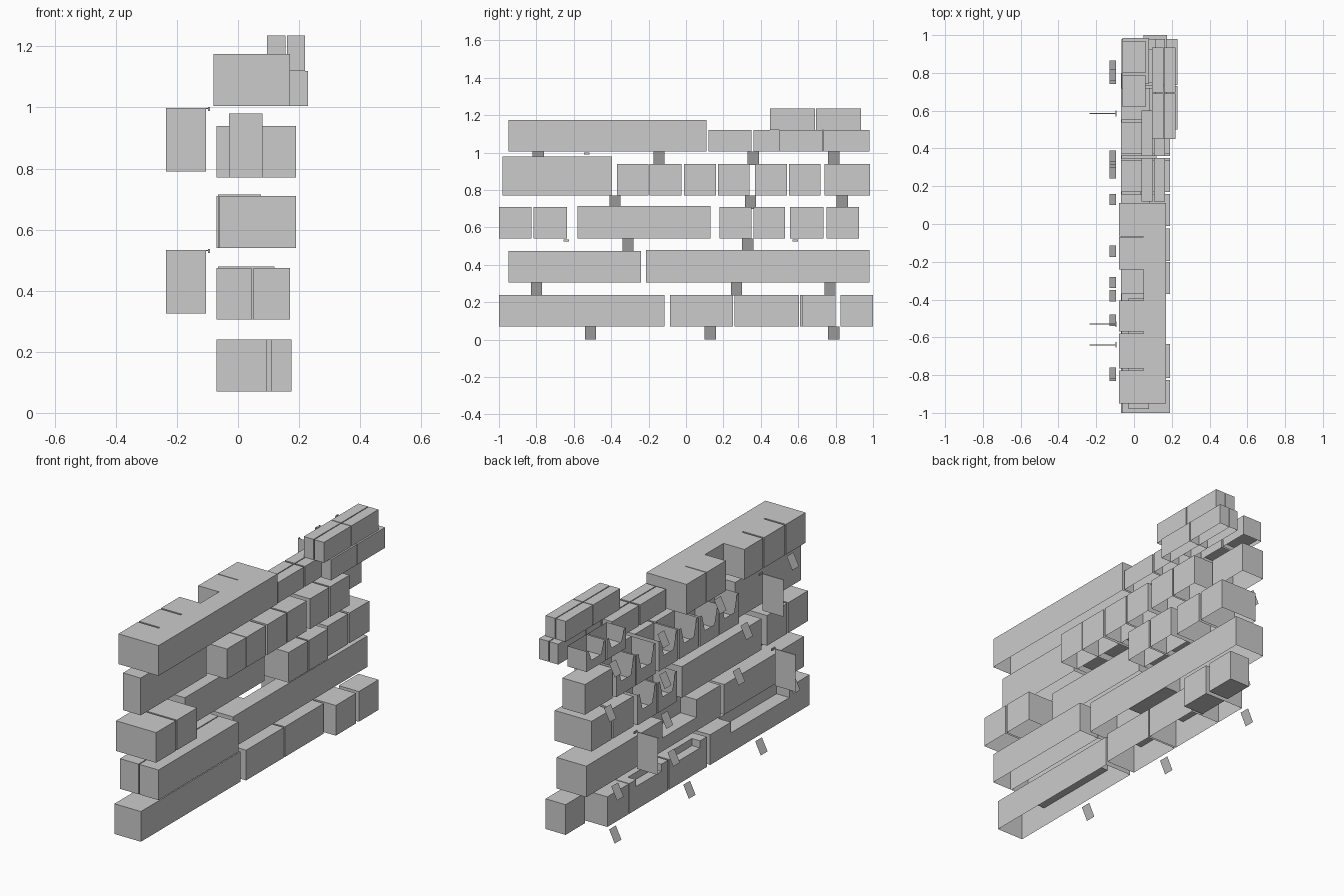
import bpy, bmesh

cube = bpy.data.objects.get("Cube")
if cube:
    bpy.data.objects.remove(cube, do_unlink=True)

grey = bpy.data.materials.new("plain_grey")
grey.use_nodes = True
shade = (0.6, 0.6, 0.6, 1)
grey.diffuse_color = shade
grey.node_tree.nodes["Principled BSDF"].inputs["Base Color"].default_value = shade

# depth lines shared by the goods on every shelf
FRONT, LIP, MID, INNER, BACK, REAR = -0.07, -0.03, 0.05, 0.08, 0.17, 0.19
# base height of each shelf level and the usual carton height
FIRST, SECOND, THIRD, FOURTH, FIFTH = 0.07, 0.305, 0.54, 0.77, 1.005
TALL = 0.17


def make(name, polygons):
    """Sheet object from a few polygons, welded at shared corners."""
    bm = bmesh.new()
    for points in polygons:
        bm.faces.new([bm.verts.new(p) for p in points])
    bmesh.ops.remove_doubles(bm, verts=bm.verts, dist=0.0001)
    bmesh.ops.recalc_face_normals(bm, faces=bm.faces)
    mesh = bpy.data.meshes.new(name)
    bm.to_mesh(mesh)
    bm.free()
    mesh.materials.append(grey)
    obj = bpy.data.objects.new(name, mesh)
    bpy.context.collection.objects.link(obj)
    return obj


def ring(outline, low, high):
    """Upright walls along a closed outline."""
    pairs = zip(outline, outline[1:] + outline[:1])
    return [[(*a, low), (*b, low), (*b, high), (*a, high)] for a, b in pairs]


def rect(x, y):
    return [(x[0], y[0]), (x[1], y[0]), (x[1], y[1]), (x[0], y[1])]


def carton(name, x, y, base, height=TALL, floor=False):
    """Box with walls and lid, usually open underneath."""
    outline, top = rect(x, y), base + height
    faces = ring(outline, base, top) + [[(*p, top) for p in outline]]
    if floor:
        faces.append([(*p, base) for p in outline])
    return make(name, faces)


def recessed_carton(name, x, y, base, height, recess, depth, step):
    """Long carton with a shallow tray sunk in its front upper edge."""
    a, b = recess
    top, inner, mid = base + height, x[0] + depth, base + height - step
    outline = [(x[0], y[0]), (x[1], y[0]), (x[1], y[1]), (x[0], y[1])]
    lid = outline + [(x[0], b), (inner, b), (inner, a), (x[0], a)]
    sides = ring(outline, base, top)[:-1]
    front = [(x[0], y[0], base), (x[0], y[1], base), (x[0], y[1], top),
             (x[0], b, top), (x[0], b, mid), (x[0], a, mid),
             (x[0], a, top), (x[0], y[0], top)]
    tray = [[(*p, mid) for p in rect((x[0], inner), recess)]]
    tray += ring(rect((x[0], inner), recess), mid, top)[:-1]
    return make(name, sides + [front, [(*p, top) for p in lid]] + tray)


def bin_tray(name, x, y, base, height):
    """Open bin whose front wall has a tapered opening."""
    outline, top = rect(x, y), base + height
    width = y[1] - y[0]
    low = base + height * 0.45
    front = [(x[0], y[0], base), (x[0], y[1], base), (x[0], y[1], top),
             (x[0], y[1] - width * 0.1, top), (x[0], y[1] - width * 0.25, low),
             (x[0], y[0] + width * 0.25, low), (x[0], y[0] + width * 0.1, top),
             (x[0], y[0], top)]
    floor = [(*p, base + height * 0.2) for p in outline]
    return make(name, ring(outline, base, top)[:-1] + [front, floor])


# first level
recessed_carton("long_carton_first", (FRONT, 0.095), (-1, -0.115), FIRST, TALL,
                (-0.82, -0.3), 0.08, 0.06)
for y in ((-0.085, 0.25), (0.26, 0.605)):
    recessed_carton("low_carton_first", (FRONT, 0.11), y, FIRST, TALL,
                    (y[0] + 0.06, y[1] - 0.06), 0.05, 0.04)
carton("end_carton_first", (FRONT, MID), (0.61, 0.8), FIRST)
for y in ((0.62, 0.8), (0.825, 1)):
    carton("rear_carton_first", (MID, 0.175), y, FIRST, floor=True)

# second level
for x in ((FRONT, 0.045), (MID, BACK)):
    carton("paired_carton_second", x, (-0.95, -0.24), SECOND)
recessed_carton("long_carton_second", (-0.065, 0.12), (-0.215, 0.98), SECOND,
                0.175, (0, 0.3), 0.1, 0.1)

# third level
for y in ((-1, -0.825), (-0.815, -0.635)):
    carton("wide_carton_third", (-0.06, REAR), y, THIRD)
carton("long_carton_third", (-0.065, 0.075), (-0.58, 0.13), THIRD, 0.175)
for y in ((0.18, 0.35), (0.36, 0.53)):
    carton("rear_carton_third", (INNER, REAR), y, THIRD)
    bin_tray("bin_third", (FRONT, INNER), y, THIRD, TALL)
for y in ((0.555, 0.735), (0.75, 0.925)):
    carton("wide_carton_third", (-0.06, BACK), y, THIRD)

# fourth level
carton("long_carton_fourth", (LIP, INNER), (-0.98, -0.395), FOURTH, 0.21)
for start in (-0.37, -0.195, -0.01, 0.17, 0.37, 0.55):
    y = (start, start + TALL)
    carton("rear_carton_fourth", (INNER, REAR), y, FOURTH)
    bin_tray("bin_fourth", (FRONT, INNER), y, FOURTH, TALL)
carton("end_carton_fourth", (-0.06, INNER), (0.74, 0.985), FOURTH)

# fifth level: long carton with shorter ones lined up in front of it
carton("long_carton_fifth", (MID, BACK), (-0.95, 0.11), FIFTH)
for y in ((-0.95, -0.775), (-0.765, -0.58), (-0.57, -0.405),
          (-0.24, -0.07), (-0.065, 0.11)):
    carton("short_carton_fifth", (-0.08, MID), y, FIFTH)
for y in ((0.12, 0.35), (0.36, 0.6)):
    for x in ((0.04, 0.1), (0.105, 0.165)):
        carton("narrow_carton_fifth", x, y, FIFTH, 0.115)
for y in ((0.5, 0.73), (0.735, 0.98)):
    for x in ((0.11, 0.165), (BACK, 0.23)):
        carton("rear_carton_fifth", x, y, FIFTH, 0.115)
for y in ((0.45, 0.69), (0.695, 0.935)):
    for x in ((0.095, 0.155), (0.16, 0.22)):
        carton("stacked_carton", x, y, FIFTH + 0.115, 0.115)
for y in ((0.62, 0.79), (0.8, 0.97)):
    bin_tray("bin_fifth", (-0.06, 0.06), y, FIFTH, 0.115)

# tilted price tags hanging under each level
TAGS = {FIRST: (-0.51, 0.13, 0.79), SECOND: (-0.8, 0.27, 0.77),
        THIRD: (-0.31, 0.33), FOURTH: (-0.38, 0.345, 0.835),
        FIFTH: (-0.79, -0.145, 0.36, 0.79)}
for level, places in TAGS.items():
    for y in places:
        a, b, low = y - 0.03, y + 0.03, level - 0.07
        make("price_tag", [[(-0.13, a, low), (-0.13, b, low),
                            (-0.095, b, level), (-0.095, a, level)]])

# flag signs standing out from the shelf front, with a small clip
for y, top in ((-0.64, 0.53), (0.585, 0.53), (-0.53, 0.995)):
    make("flag_sign", [[(-0.235, y, top - 0.205), (-0.105, y, top - 0.205),
                        (-0.105, y, top), (-0.235, y, top)]])
    carton("sign_arm", (-0.235, -0.095), (y - 0.003, y + 0.003), top, 0.004)
    carton("sign_clip", (-0.098, -0.092), (y - 0.015, y + 0.015),
           top - 0.006, 0.012)
